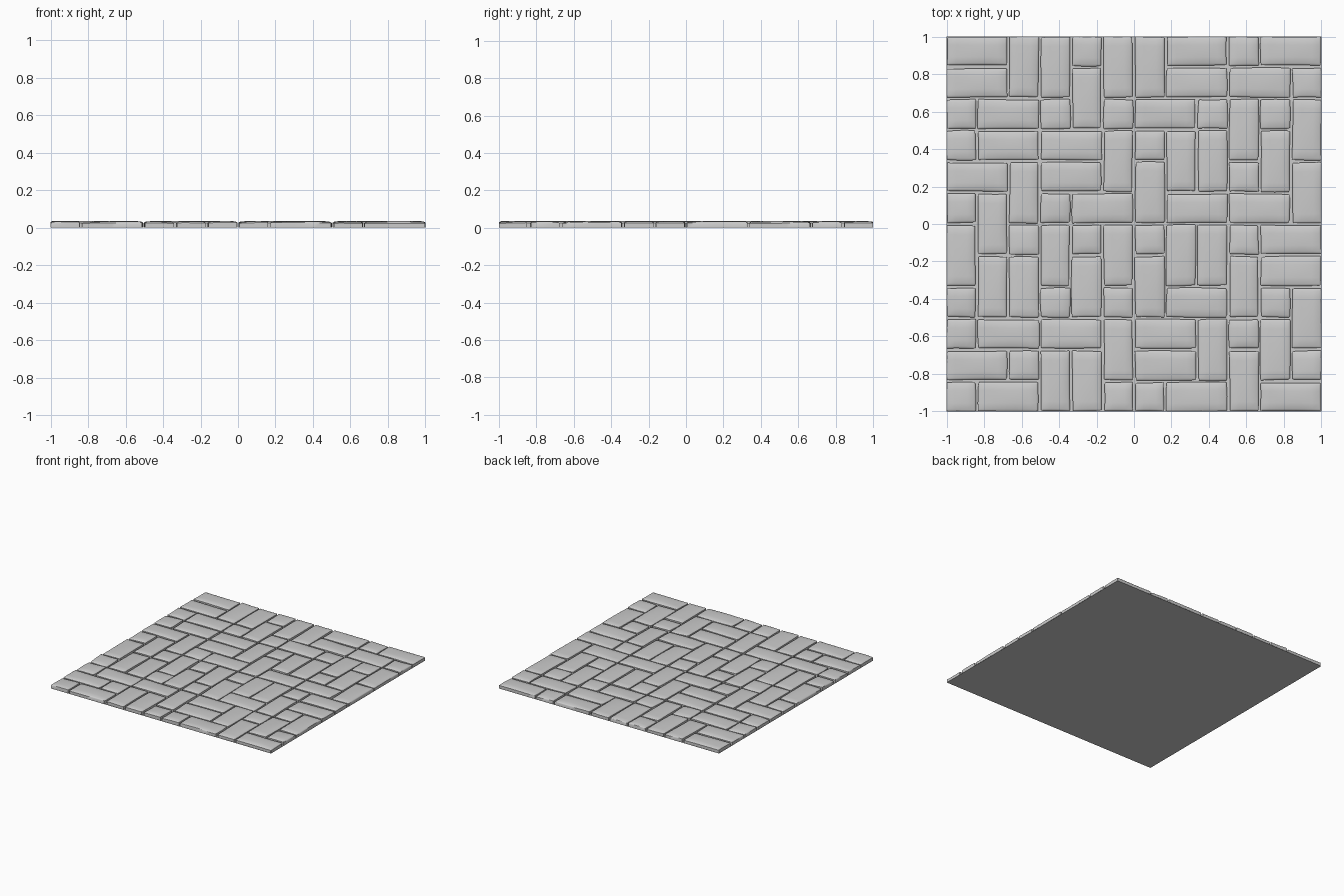
import bpy, bmesh, random, math

if "Cube" in bpy.data.objects:
    bpy.data.objects.remove(bpy.data.objects["Cube"])

random.seed(7)

# Layout, back row first: ">-" long in x, "v|" long in y, "." single stone
LAYOUT = [
    ">-vv.vv>-.>-",
    ">-||v||>->-.",
    ".>-.|.>-.v.v",
    ".>->-v.vv|v|",
    ">-v>-|v||.|v",
    ".v|.>-|>->-|",
    "v|.v.v.vv.>-",
    "|vv|v|v||v>-",
    ".||.|.|>-|.v",
    ".>->-v>-v.v|",
    ">-.vv|>-|v|.",
    ".>-||..>-|>-",
]
GAP = 0.013
PITCH = (2 + GAP) / 12
EDGE_Z = 0.025


def stations(length):
    """Positions along a stone, from -1 to 1, denser at the rounded rim."""
    h = length / 2
    n = 4 if length < 0.2 else 8
    inner = 1 - 0.011 / h
    rim = 1 - 0.003 / h
    mid = [inner * (-1 + 2 * i / n) for i in range(n + 1)]
    return [-1, -rim] + mid + [rim, 1]


def make_stone(name, x0, y0, w, d):
    bm = bmesh.new()
    us, vs = stations(w), stations(d)
    cx, cy = x0 + w / 2, y0 + d / 2
    corner = [(random.uniform(-.004, .003), random.uniform(-.004, .003)) for _ in range(4)]
    single = abs(w - d) < 0.01
    tilt = 0.0025 if single else 0.0015
    tx, ty = random.uniform(-tilt, tilt), random.uniform(-tilt, tilt)
    bow_x, bow_y = random.uniform(-.002, .004), random.uniform(-.002, .004)
    phase = random.uniform(0, 6.28)
    grid = []
    for u in us:
        row = []
        for v in vs:
            # slightly irregular outline with bowed sides
            jx = jy = 0
            for k, (a, b) in enumerate(((-1, -1), (1, -1), (1, 1), (-1, 1))):
                wt = (1 + a * u) * (1 + b * v) / 4
                jx += wt * corner[k][0] * a
                jy += wt * corner[k][1] * b
            x = cx + u * w / 2 + jx + u * bow_x * (1 - v * v)
            y = cy + v * d / 2 + jy + v * bow_y * (1 - u * u)
            # rounded plan corners
            if abs(u) == 1 and abs(v) == 1:
                x -= u * 0.003
                y -= v * 0.003
            x, y = max(-1, min(1, x)), max(-1, min(1, y))
            # domed, softly tilted top with a rolled rim
            rim = min((1 - abs(u)) * w / 2, (1 - abs(v)) * d / 2)
            roll = 1 - (1 - min(1, rim / 0.011)) ** 2
            z = EDGE_Z + 0.006 * roll + 0.005 * (1 - u * u) * (1 - v * v)
            z += tx * u + ty * v
            z += 0.001 * math.sin(3 * u + phase) * math.cos(2 * v + phase)
            row.append(bm.verts.new((x, y, z)))
        grid.append(row)
    for i in range(len(us) - 1):
        for j in range(len(vs) - 1):
            bm.faces.new((grid[i][j], grid[i + 1][j], grid[i + 1][j + 1], grid[i][j + 1]))
    # sides down to the ground
    border = [e for e in bm.edges if e.is_boundary]
    ext = bmesh.ops.extrude_edge_only(bm, edges=border)
    for v in ext["geom"]:
        if isinstance(v, bmesh.types.BMVert):
            v.co.z = 0.0005
    bmesh.ops.recalc_face_normals(bm, faces=bm.faces)
    top = max(bm.faces, key=lambda f: f.calc_center_median().z)
    if top.normal.z < 0:
        bmesh.ops.reverse_faces(bm, faces=bm.faces)
    for f in bm.faces:
        f.smooth = True
    for e in bm.edges:
        if len(e.link_faces) == 2 and e.calc_face_angle() > math.radians(40):
            e.smooth = False
    me = bpy.data.meshes.new(name)
    bm.to_mesh(me)
    bm.free()
    ob = bpy.data.objects.new(name, me)
    bpy.context.collection.objects.link(ob)


# Paving stones
count = 0
for r, line in enumerate(LAYOUT):
    for c, ch in enumerate(line):
        if ch not in ">v.":
            continue
        nx, ny = (2 if ch == ">" else 1), (2 if ch == "v" else 1)
        w, d = nx * PITCH - GAP, ny * PITCH - GAP
        count += 1
        make_stone(f"paving_stone_{count:03d}", -1 + c * PITCH, 1 - r * PITCH - d, w, d)

# Ground sheet under the joints
bpy.ops.mesh.primitive_plane_add(size=2, location=(0, 0, 0))
bpy.context.object.name = "ground_sheet"
